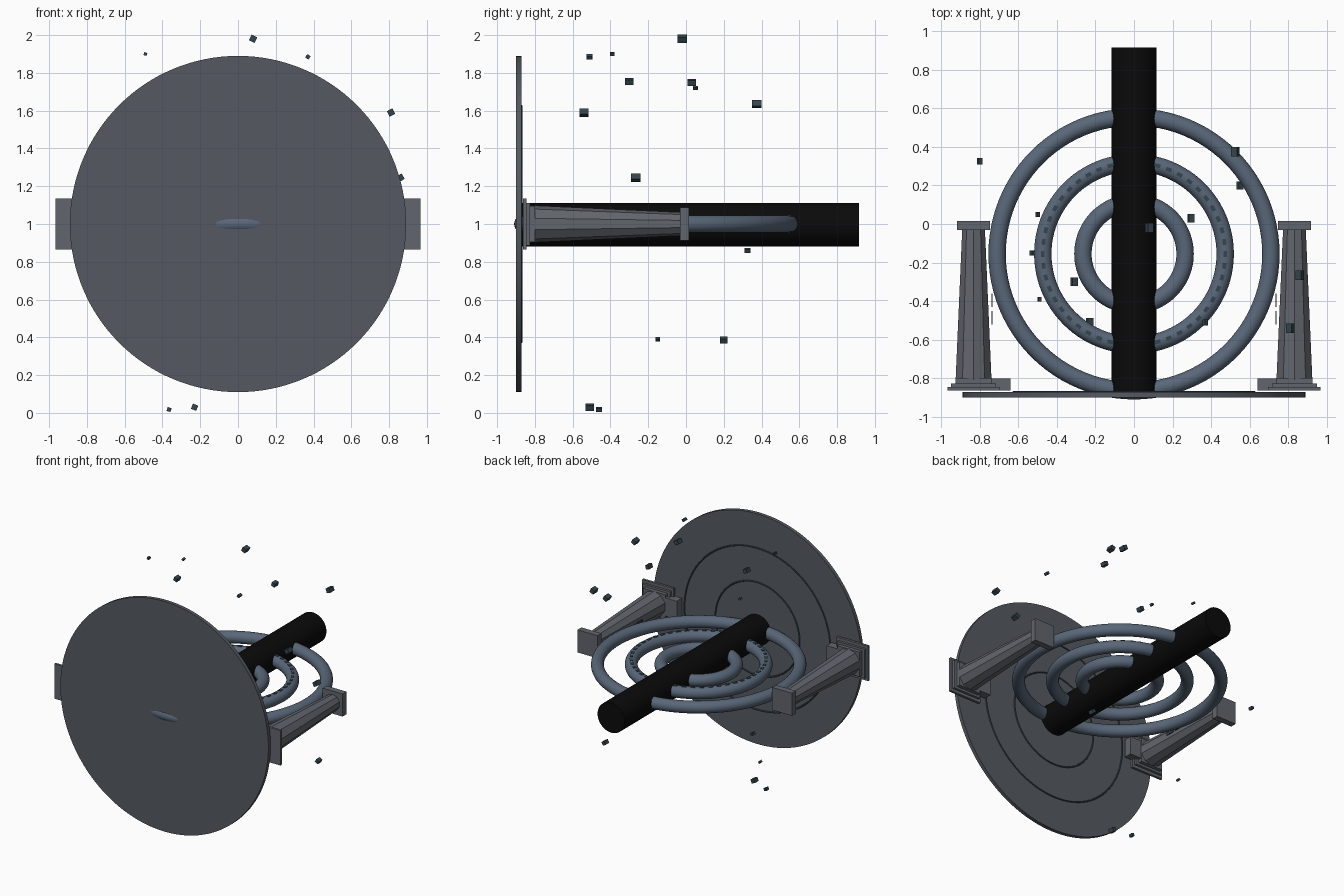
import bpy, math, random
from mathutils import Vector

if "Cube" in bpy.data.objects:
    bpy.data.objects.remove(bpy.data.objects["Cube"])

random.seed(4)
CY, CZ = -0.155, 1.0          # ring centre


def mat(name, r, g, b):
    m = bpy.data.materials.new(name)
    m.diffuse_color = (r, g, b, 1)
    m.use_nodes = True
    m.node_tree.nodes["Principled BSDF"].inputs["Base Color"].default_value = m.diffuse_color
    return m


STONE = mat("stone", 0.09, 0.10, 0.12)
PILLAR = mat("pillar_stone", 0.12, 0.13, 0.15)
METAL = mat("blue_metal", 0.10, 0.135, 0.19)
DARK = mat("black", 0.003, 0.003, 0.003)
TEAL = mat("dark_teal", 0.035, 0.06, 0.075)


def finish(name, m, smooth=False):
    o = bpy.context.object
    o.name = name
    o.data.materials.append(m)
    if smooth:
        bpy.ops.object.shade_smooth_by_angle(angle=math.radians(35))
    return o


def box(name, loc, size, m, rot=(0, 0, 0)):
    bpy.ops.mesh.primitive_cube_add(size=1, location=loc, rotation=rot)
    bpy.context.object.scale = size
    return finish(name, m)


def rod(name, x, z, y0, y1, r0, r1, sides, m, smooth=False, spin=0):
    # cone or cylinder running along +y
    bpy.ops.mesh.primitive_cone_add(vertices=sides, radius1=r0, radius2=r1, depth=y1 - y0,
                                    location=(x, (y0 + y1) / 2, z), rotation=(-math.pi / 2, spin, 0))
    return finish(name, m, smooth)


def torus(name, loc, major, minor, m, rot=(0, 0, 0), seg=96, minor_seg=24):
    bpy.ops.mesh.primitive_torus_add(location=loc, rotation=rot, major_radius=major, minor_radius=minor,
                                     major_segments=seg, minor_segments=minor_seg)
    return finish(name, m, True)


# round base disc with two thin inlaid rings on its inner face
rod("base_disc", 0, 1, -0.90, -0.872, 0.89, 0.89, 128, STONE, True)
for i, r in enumerate((0.625, 0.36)):
    torus(f"disc_trim_{i}", (0, -0.872, 1), r, 0.006, TEAL, (math.pi / 2, 0, 0), 96, 8)

# three concentric rings
for name, r in (("outer_ring", 0.71), ("middle_ring", 0.473), ("inner_ring", 0.265)):
    torus(name, (0, CY, CZ), r, 0.045, METAL)

# row of inlays on top of the middle ring
N = 48
for i in range(N):
    a = 2 * math.pi * i / N
    box(f"ring_inlay_{i}", (0.473 * math.cos(a), CY + 0.473 * math.sin(a), CZ + 0.042),
        (0.02, 0.03, 0.012), TEAL, (0, 0, a))

# central dark beam
rod("central_beam", 0, 0.996, -0.88, 0.915, 0.116, 0.116, 48, DARK, True)

# pair of tapered pillars with stepped plinths and caps
for side, s in (("left", -1), ("right", 1)):
    x = 0.832 * s
    box(f"{side}_plinth_low", (x, -0.854, 1), (0.27, 0.018, 0.27), PILLAR)
    box(f"{side}_plinth_mid", (x, -0.836, 1), (0.235, 0.018, 0.225), PILLAR)
    box(f"{side}_plinth_top", (x, -0.813, 1), (0.19, 0.028, 0.19), PILLAR)
    rod(f"{side}_pillar", x, 1, -0.81, -0.03, 0.098, 0.062, 10, PILLAR)
    box(f"{side}_pillar_cap", (x, -0.008, 1), (0.17, 0.048, 0.175), PILLAR)
    box(f"{side}_foot_block", (0.70 * s, -0.832, 1), (0.12, 0.062, 0.14), PILLAR)
    for j, y in enumerate((-0.395, -0.485)):
        box(f"{side}_pillar_mark_{j}", (0.737 * s, y, 1), (0.006, 0.07, 0.02), TEAL)

# floating fragments: x, y, z, length
FRAGMENTS = [
    (0.08, -0.02, 1.98, .05), (-0.49, -0.39, 1.90, .025), (0.37, -0.51, 1.885, .032),
    (-0.31, -0.30, 1.755, .045), (0.295, 0.03, 1.75, .045), (-0.50, 0.05, 1.72, .025),
    (0.525, 0.375, 1.635, .05), (0.81, -0.54, 1.59, .05), (0.86, -0.265, 1.245, .05),
    (-0.80, 0.325, 0.86, .032), (-0.53, -0.15, 0.39, .025), (0.55, 0.20, 0.385, .042),
    (-0.23, -0.51, 0.03, .045), (-0.365, -0.46, 0.0175, .032)]
for i, (x, y, z, l) in enumerate(FRAGMENTS):
    box(f"fragment_{i}", (x, y, z), (l * 0.66, l, l * 0.66), TEAL, (0, random.uniform(0.2, 1.3), 0))
